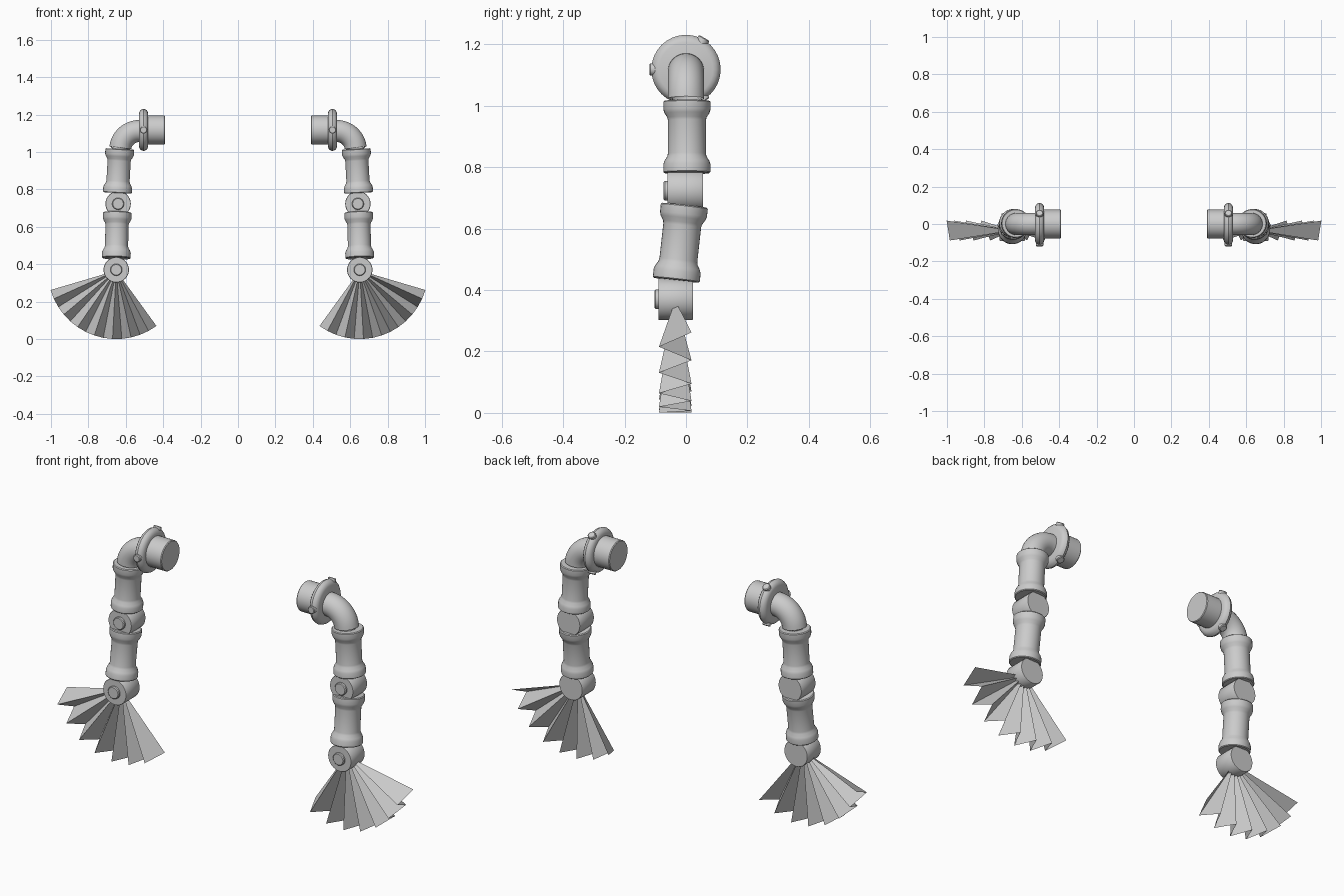
import bpy, bmesh
from math import sin, cos, pi, radians
from mathutils import Vector

cube = bpy.data.objects.get("Cube")
if cube:
    bpy.data.objects.remove(cube, do_unlink=True)

grey = bpy.data.materials.new("light grey")
grey.use_nodes = True
grey.diffuse_color = (0.6, 0.6, 0.6, 1)
grey.node_tree.nodes["Principled BSDF"].inputs["Base Color"].default_value = (0.6, 0.6, 0.6, 1)


def finish(name, bm, smooth=True):
    """Turn a bmesh into an object mirrored to the other side."""
    bmesh.ops.recalc_face_normals(bm, faces=bm.faces)
    mesh = bpy.data.meshes.new(name)
    bm.to_mesh(mesh)
    bm.free()
    mesh.materials.append(grey)
    if smooth:
        mesh.shade_smooth()
        mesh.set_sharp_from_angle(angle=radians(35))
    obj = bpy.data.objects.new(name, mesh)
    bpy.context.collection.objects.link(obj)
    mirror = obj.modifiers.new("Mirror", 'MIRROR')
    mirror.use_mirror_merge = False
    return obj


def skin(bm, rings, sides=32):
    """Join circular rings (centre, direction, radius) into a capped tube."""
    loops = []
    for centre, direction, radius in rings:
        turn = Vector((0, 0, 1)).rotation_difference(direction)
        loops.append([bm.verts.new(centre + turn @ Vector(
            (radius * cos(2 * pi * i / sides), radius * sin(2 * pi * i / sides), 0)))
            for i in range(sides)])
    for a, b in zip(loops, loops[1:]):
        for i in range(sides):
            j = (i + 1) % sides
            bm.faces.new((a[i], a[j], b[j], b[i]))
    bm.faces.new(loops[0])
    bm.faces.new(loops[-1])


def lathe(name, start, direction, profile, sides=32):
    """Turned part: profile of (distance along axis, radius)."""
    bm = bmesh.new()
    start, direction = Vector(start), Vector(direction).normalized()
    skin(bm, [(start + direction * t, direction, r) for t, r in profile], sides)
    return finish(name, bm)


# Shoulder: plug, rounded flange and three bolts around its rim
SHOULDER_Z = 1.118
lathe("shoulder_plug", (0.39, 0, SHOULDER_Z), (1, 0, 0),
      [(0, 0.074), (0.004, 0.077), (0.1, 0.077)])
lathe("shoulder_flange", (0.48, 0, SHOULDER_Z), (1, 0, 0),
      [(0, 0.088), (0.004, 0.099), (0.012, 0.108), (0.025, 0.113),
       (0.038, 0.108), (0.046, 0.099), (0.05, 0.088)])
for n, angle in enumerate((60, 180, 300)):
    out = Vector((0, cos(radians(angle)), sin(radians(angle))))
    lathe(f"flange_bolt_{n + 1}", Vector((0.505, 0, SHOULDER_Z)) + out * 0.1, out,
          [(0, 0.02), (0.016, 0.02), (0.019, 0.016)], 16)

# Elbow pipe bending from the flange down into the upper arm
bm = bmesh.new()
bend = [(Vector((0.528 + 0.102 * sin(a), 0, 1.01 + 0.102 * cos(a))),
         Vector((cos(a), 0, -sin(a))), 0.059)
        for a in (radians(7.5 * k) for k in range(13))]
bend.insert(0, (Vector((0.5, 0, 1.112)), Vector((1, 0, 0)), 0.059))
skin(bm, bend)
finish("elbow_pipe", bm)


# Arm segments: waisted sleeves with a collar at each end
def sleeve(name, top, bottom):
    axis = Vector(bottom) - Vector(top)
    half = [(0, 0.073), (0.015, 0.077), (0.12, 0.077), (0.17, 0.073), (0.23, 0.064), (0.27, 0.062)]
    profile = half + [(1 - t, r) for t, r in reversed(half)]
    lathe(name, top, axis, [(t * axis.length, r) for t, r in profile])


sleeve("upper_arm", (0.632, 0.003, 1.016), (0.645, 0.003, 0.781))
sleeve("forearm", (0.645, -0.005, 0.676), (0.651, -0.032, 0.432))

# Hinge knuckles, each with a round pin on the front
for name, x, front, back, z in (("elbow_knuckle", 0.641, -0.06, 0.056, 0.723),
                                ("wrist_knuckle", 0.651, -0.09, 0.022, 0.37)):
    lathe(name, (x, front, z), (0, 1, 0),
          [(0, 0.066), (0.003, 0.068), (back - front - 0.003, 0.068), (back - front, 0.066)])
    lathe(name + "_pin", (x, front + 0.01, z), (0, -1, 0),
          [(0, 0.032), (0.019, 0.032), (0.023, 0.028)], 24)

# Pleated fan spreading below the wrist
PLEATS, REACH = 14, 0.366
bm = bmesh.new()
apex = bm.verts.new((0.651, -0.035, 0.366))
rim = []
for k in range(PLEATS + 1):
    a = radians(73.5 - 109.5 * k / PLEATS)
    rim.append(bm.verts.new((0.651 + REACH * sin(a), -0.088 if k % 2 else 0.018,
                             0.366 - REACH * cos(a))))
for a, b in zip(rim, rim[1:]):
    bm.faces.new((apex, a, b))
finish("pleated_fan", bm, smooth=False)
